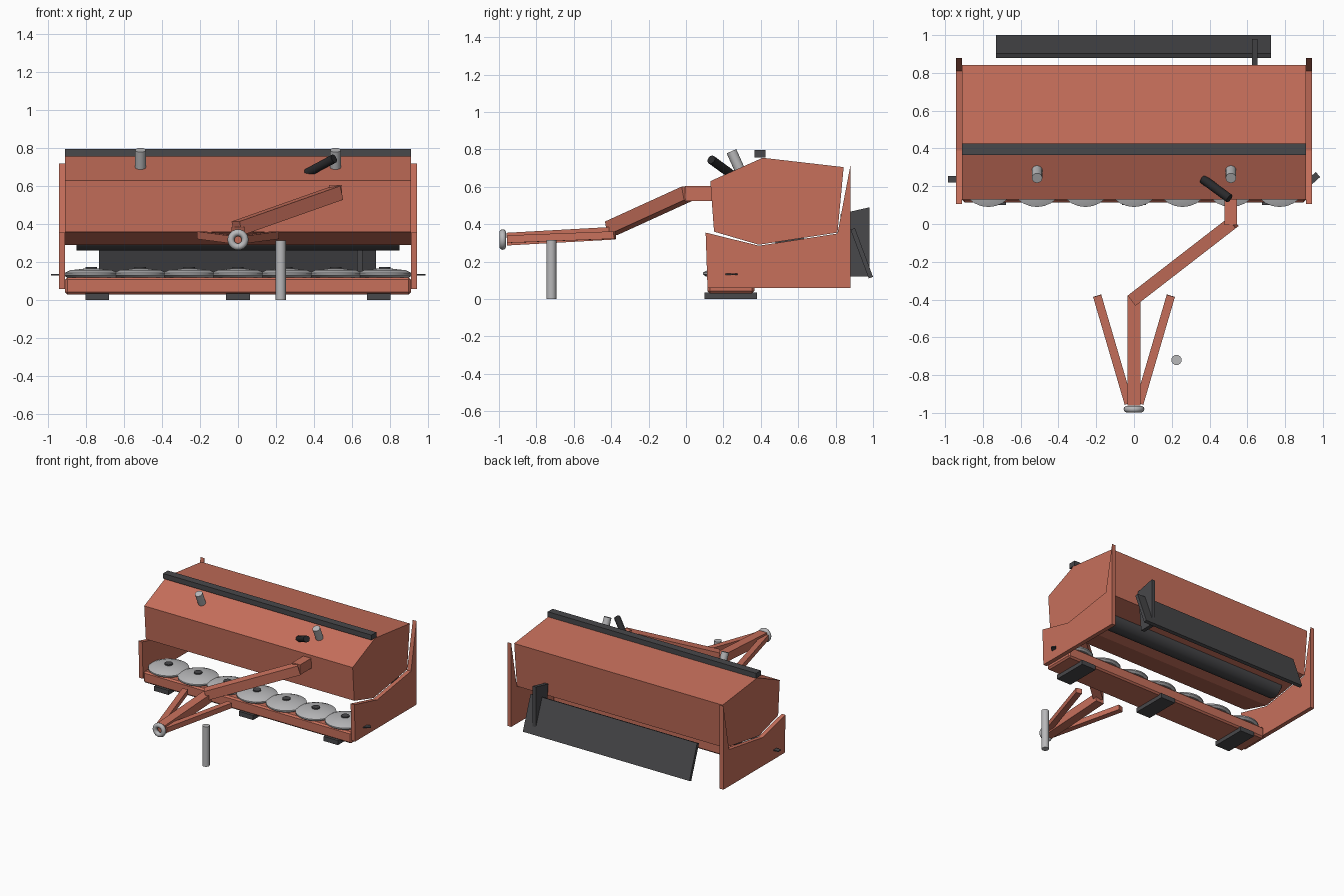
import bpy, bmesh
from math import radians
from mathutils import Vector, Matrix

cube = bpy.data.objects.get("Cube")
if cube:
    bpy.data.objects.remove(cube, do_unlink=True)


def material(name, rgb):
    m = bpy.data.materials.new(name)
    m.use_nodes = True
    m.diffuse_color = (*rgb, 1)
    m.node_tree.nodes["Principled BSDF"].inputs["Base Color"].default_value = (*rgb, 1)
    return m


RED = material("faded red paint", (0.57, 0.16, 0.105))
DARK = material("dark grey rubber", (0.065, 0.065, 0.07))
BLACK = material("black hose", (0.022, 0.022, 0.024))
STEEL = material("bare steel", (0.48, 0.48, 0.49))


def finish(name, bm, mat, smooth=False):
    bmesh.ops.recalc_face_normals(bm, faces=bm.faces)
    me = bpy.data.meshes.new(name)
    bm.to_mesh(me)
    bm.free()
    me.materials.append(mat)
    ob = bpy.data.objects.new(name, me)
    bpy.context.collection.objects.link(ob)
    if smooth:
        bpy.ops.object.select_all(action='DESELECT')
        ob.select_set(True)
        bpy.context.view_layer.objects.active = ob
        bpy.ops.object.shade_smooth_by_angle(angle=radians(35))
    return ob


def box(name, centre, size, mat, turn=0, bevel=0):
    bm = bmesh.new()
    bmesh.ops.create_cube(bm, size=1)
    bmesh.ops.transform(bm, verts=bm.verts, matrix=Matrix.Translation(centre)
                        @ Matrix.Rotation(turn, 4, 'Z') @ Matrix.Diagonal((*size, 1)))
    ob = finish(name, bm, mat)
    if bevel:
        mod = ob.modifiers.new("bevel", 'BEVEL')
        mod.width = bevel
        mod.segments = 1
    return ob


def extrude_x(name, profile, x0, x1, mat):
    """Side profile of (y, z) points pulled along x."""
    bm = bmesh.new()
    face = bm.faces.new([bm.verts.new((x0, y, z)) for y, z in profile])
    ext = bmesh.ops.extrude_face_region(bm, geom=[face])
    bmesh.ops.translate(bm, vec=(x1 - x0, 0, 0),
                        verts=[v for v in ext["geom"] if isinstance(v, bmesh.types.BMVert)])
    return finish(name, bm, mat)


def beam(name, a, b, width, height, mat):
    """Square tube between two points, kept upright."""
    a, b = Vector(a), Vector(b)
    d = (b - a).normalized()
    side = d.cross(Vector((0, 0, 1))).normalized()
    up = side.cross(d)
    rot = Matrix((side, d, up)).transposed().to_4x4()
    bm = bmesh.new()
    bmesh.ops.create_cube(bm, size=1)
    bmesh.ops.transform(bm, verts=bm.verts, matrix=Matrix.Translation((a + b) / 2)
                        @ rot @ Matrix.Diagonal((width, (b - a).length, height, 1)))
    return finish(name, bm, mat)


def rod(name, a, b, radius, mat, segments=16):
    a, b = Vector(a), Vector(b)
    bm = bmesh.new()
    bmesh.ops.create_cone(bm, cap_ends=True, segments=segments, radius1=radius,
                          radius2=radius, depth=(b - a).length)
    rot = (b - a).to_track_quat('Z', 'Y').to_matrix().to_4x4()
    bmesh.ops.transform(bm, verts=bm.verts, matrix=Matrix.Translation((a + b) / 2) @ rot)
    return finish(name, bm, mat, True)


def lathe(name, profile, centre, mat, steps=24):
    """Profile of (radius, z) points spun about a vertical axis."""
    bm = bmesh.new()
    vs = [bm.verts.new((r, 0, z)) for r, z in profile]
    edges = [bm.edges.new(p) for p in zip(vs, vs[1:])]
    bmesh.ops.spin(bm, geom=vs + edges, axis=(0, 0, 1), cent=(0, 0, 0),
                   angle=radians(360), steps=steps)
    bmesh.ops.remove_doubles(bm, verts=bm.verts, dist=0.0005)
    bmesh.ops.translate(bm, verts=bm.verts, vec=centre)
    return finish(name, bm, mat, True)


# Hood and its two side plates
extrude_x("hood", [(0.13, 0.63), (0.15, 0.36), (0.39, 0.29), (0.81, 0.355),
                   (0.843, 0.705), (0.41, 0.755)], -0.91, 0.91, RED)
plate = [(0.105, 0.355), (0.115, 0.06), (0.88, 0.06), (0.88, 0.72),
         (0.81, 0.35), (0.39, 0.285)]
for label, s in (("left", 1), ("right", -1)):
    extrude_x(label + "_side_plate", plate, s * 0.91, s * 0.943, RED)

# Ridge bar on top of the hood
box("ridge_bar", (0, 0.395, 0.776), (1.82, 0.06, 0.04), DARK)

# Cutter bar with skids
box("cutter_bar", (0, 0.24, 0.075), (1.82, 0.25, 0.09), RED, bevel=0.012)
for x in (-0.74, 0, 0.74):
    box("skid", (x, 0.24, 0.018), (0.125, 0.28, 0.036), DARK)

# Cutting discs, hub caps and knives
for i in range(7):
    x = (i - 3) * 0.257
    lathe("cutting_disc", [(0, 0.12), (0.13, 0.12), (0.147, 0.132), (0.147, 0.142),
                           (0.11, 0.158), (0.04, 0.166), (0, 0.166)], (x, 0.237, 0), STEEL)
    rod("hub_cap", (x, 0.237, 0.16), (x, 0.237, 0.175), 0.03, DARK, 12)
    for s in (-1, 1):
        box("knife", (x + s * 0.175, 0.237, 0.133), (0.075, 0.035, 0.008), DARK,
            turn=-radians(i * 23))

# Conditioning rotor under the hood
rod("rotor", (-0.85, 0.55, 0.35), (0.85, 0.55, 0.35), 0.088, DARK, 12)

# Rear deflector panel and its fin
extrude_x("rear_deflector", [(0.88, 0.37), (0.903, 0.38), (1.0, 0.118), (0.977, 0.11)],
          -0.73, 0.725, DARK)
extrude_x("deflector_fin", [(0.825, 0.455), (0.98, 0.49), (0.98, 0.12), (0.86, 0.12)],
          0.625, 0.655, DARK)

# Pipe stubs and hose on the hood
for x in (-0.513, 0.513):
    rod("pipe_stub", (x, 0.29, 0.685), (x, 0.243, 0.79), 0.028, STEEL)
rod("hose", (0.365, 0.238, 0.67), (0.505, 0.135, 0.745), 0.024, BLACK, 12)

# Drawbar: stub, swept arm, tongue and braces
beam("arm_stub", (0.512, 0.16, 0.565), (0.512, -0.005, 0.565), 0.068, 0.08, RED)
beam("swept_arm", (0.525, 0.01, 0.565), (-0.005, -0.4, 0.378), 0.068, 0.075, RED)
beam("tongue", (0, -0.38, 0.352), (0, -0.958, 0.32), 0.07, 0.068, RED)
for s in (-1, 1):
    beam("tongue_brace", (s * 0.195, -0.38, 0.342), (s * 0.028, -0.95, 0.32),
         0.045, 0.04, RED)

# Hitch ring at the tongue tip
bpy.ops.mesh.primitive_torus_add(major_radius=0.037, minor_radius=0.018, major_segments=24,
                                 minor_segments=10, location=(0, -0.98, 0.318),
                                 rotation=(radians(90), 0, 0))
ring = bpy.context.object
ring.name = "hitch_ring"
ring.data.materials.append(STEEL)
bpy.ops.object.shade_smooth_by_angle(angle=radians(50))

# Parking stand
rod("parking_stand", (0.225, -0.72, 0), (0.225, -0.72, 0.315), 0.027, STEEL)
